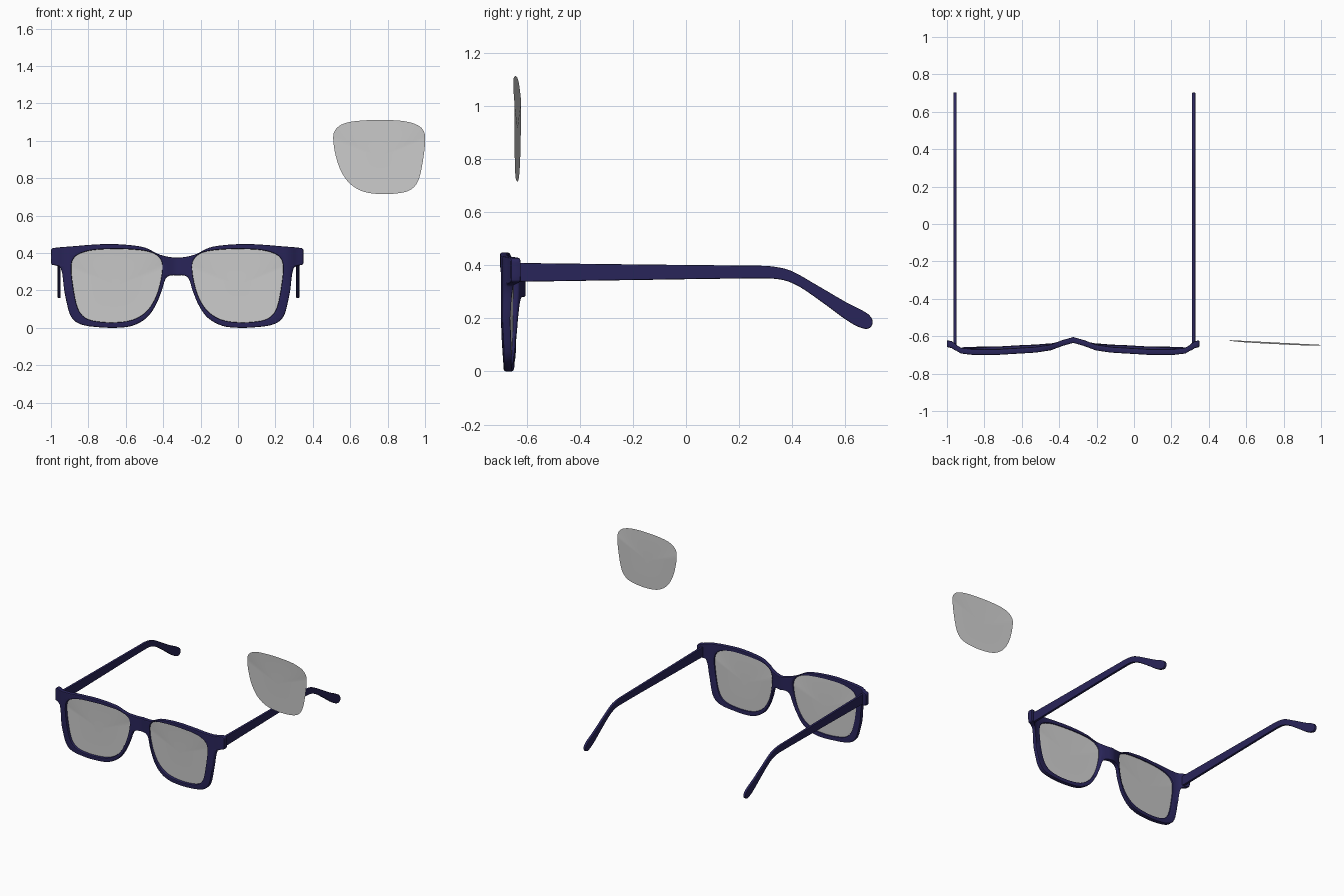
import bpy, bmesh
from mathutils import Vector

if "Cube" in bpy.data.objects:
    bpy.data.objects.remove(bpy.data.objects["Cube"])

CX = -0.325          # middle of the spectacles
navy = bpy.data.materials.new("navy")
navy.diffuse_color = (0.022, 0.018, 0.1, 1)
navy.use_nodes = True
navy.node_tree.nodes["Principled BSDF"].inputs["Base Color"].default_value = navy.diffuse_color


def smooth_loop(pts, n=4):
    """Closed smooth curve through 2D points, without overshoot on uneven spacing."""
    p = [Vector(q) for q in pts]
    out = []
    for i in range(len(p)):
        a, b, c, d = (p[(i + k) % len(p)] for k in (-1, 0, 1, 2))
        length = (c - b).length
        m0, m1 = (c - a).normalized() * length, (d - b).normalized() * length
        for s in range(n):
            t = s / n
            out.append(b * (2 * t**3 - 3 * t**2 + 1) + m0 * (t**3 - 2 * t**2 + t)
                       + c * (3 * t**2 - 2 * t**3) + m1 * (t**3 - t**2))
    return out


def mirror(pts):
    return [(-x, z) for x, z in reversed(pts)]


def select(ob):
    bpy.ops.object.select_all(action='DESELECT')
    ob.select_set(True)
    bpy.context.view_layer.objects.active = ob


def plate(name, loops, depth, bevel):
    """Filled outline with holes, rounded edges, thickness along local z."""
    cu = bpy.data.curves.new(name, 'CURVE')
    cu.dimensions, cu.fill_mode = '2D', 'BOTH'
    cu.extrude, cu.bevel_depth = depth / 2 - bevel, bevel
    cu.bevel_resolution, cu.offset = 1, -bevel
    for loop in loops:
        sp = cu.splines.new('POLY')
        sp.points.add(len(loop) - 1)
        for q, v in zip(sp.points, loop):
            q.co = (v[0], v[1], 0, 1)
        sp.use_cyclic_u = True
    ob = bpy.data.objects.new(name, cu)
    bpy.context.collection.objects.link(ob)
    select(ob)
    bpy.ops.object.convert(target='MESH')
    return bpy.context.object


def finish(ob, mat=None):
    if mat:
        ob.data.materials.clear()
        ob.data.materials.append(mat)
    select(ob)
    bpy.ops.object.shade_smooth_by_angle(angle=0.6)


# Front depth as seen from above: distance from the middle -> y
BEND = [(0, -.62), (.06, -.637), (.12, -.660), (.2, -.672), (.4, -.684), (.54, -.684),
        (.60, -.677), (.625, -.662), (.65, -.645), (.68, -.639)]


def front_y(x, z):
    x = abs(x)
    for (x0, y0), (x1, y1) in zip(BEND, BEND[1:]):
        if x <= x1:
            break
    return y0 + (y1 - y0) * (x - x0) / (x1 - x0) + 0.014 * max(0, 1 - z / 0.2)


# Front frame: right half outline from the top middle round to the bottom middle
half = [(.09, .39), (.17, .428), (.25, .442), (.36, .448), (.46, .444), (.545, .437),
        (.66, .427), (.673, .42), (.675, .40), (.674, .345), (.668, .337), (.65, .333),
        (.622, .318), (.604, .20), (.59, .13), (.573, .07), (.545, .034), (.50, .014),
        (.43, .004), (.33, 0), (.24, .011), (.165, .052), (.118, .115), (.082, .2),
        (.063, .26), (.04, .279)]
opening = [(.08, .31), (.088, .365), (.135, .402), (.23, .418), (.355, .421), (.46, .414),
           (.53, .392), (.56, .36), (.566, .316), (.562, .26), (.55, .18), (.535, .115),
           (.515, .075), (.48, .047), (.42, .033), (.33, .029), (.24, .042), (.175, .078),
           (.132, .13), (.1, .205)]
outline = [(0, .375)] + half + [(0, .28)] + mirror(half)
frame = plate("front_frame", [smooth_loop(outline), smooth_loop(opening),
                              smooth_loop(mirror(opening))], 0.031, 0.006)
bm = bmesh.new()
bm.from_mesh(frame.data)
bmesh.ops.remove_doubles(bm, verts=bm.verts, dist=0.0001)
for i in range(-26, 27):     # cuts that let the front bend
    bmesh.ops.bisect_plane(bm, geom=bm.verts[:] + bm.edges[:] + bm.faces[:], dist=0.0001,
                           plane_co=(i * 0.025, 0, 0), plane_no=(1, 0, 0))
for v in bm.verts:
    x, z, d = v.co
    if abs(x) > .63:         # end pieces are a little thicker
        d *= 1.2
    v.co = (CX + x, front_y(x, z) - d, z)
bmesh.ops.recalc_face_normals(bm, faces=bm.faces)
bm.to_mesh(frame.data)
bm.free()
finish(frame, navy)

# Temple arms: side profile in y, z
arm = [(-.645, .405), (-.635, .409), (-.60, .408), (-.2, .403), (.25, .398), (.317, .396),
       (.39, .381), (.487, .328), (.60, .262), (.68, .22), (.701, .195), (.698, .17),
       (.675, .16), (.62, .183), (.52, .255), (.43, .317), (.37, .343), (.30, .35),
       (-.2, .344), (-.60, .338), (-.635, .338), (-.645, .342)]
for x0, name in ((-.957, "left_temple"), (.319, "right_temple")):
    ob = plate(name, [smooth_loop(arm)], 0.018, 0.004)
    for v in ob.data.vertices:
        y, z, d = v.co
        v.co = (x0 + d, y, z)
    finish(ob, navy)


# Lenses: thin fans filling the openings, plus one loose lens floating beside
def lens(name, side=1, offset=(0, 0, 0)):
    mid = Vector((.3225, .226))
    ring = [mid + (p - mid) * 1.01 for p in smooth_loop(opening)]
    bm = bmesh.new()
    vs = []
    for p in [mid] + ring:
        y = -.650 - .025 * (p.x - .08) / .485 - .09 * max(0, p.y - .33)
        vs.append(bm.verts.new(Vector((CX + side * p.x, y, p.y)) + Vector(offset)))
    n = len(ring)
    for i in range(n):
        bm.faces.new((vs[0], vs[1 + i], vs[1 + (i + 1) % n]))
    bmesh.ops.solidify(bm, geom=bm.faces[:], thickness=0.003)
    bmesh.ops.recalc_face_normals(bm, faces=bm.faces)
    me = bpy.data.meshes.new(name)
    bm.to_mesh(me)
    bm.free()
    ob = bpy.data.objects.new(name, me)
    bpy.context.collection.objects.link(ob)
    finish(ob)


lens("left_lens", -1)
lens("right_lens")
lens("loose_lens", 1, (.757, .029, .688))
